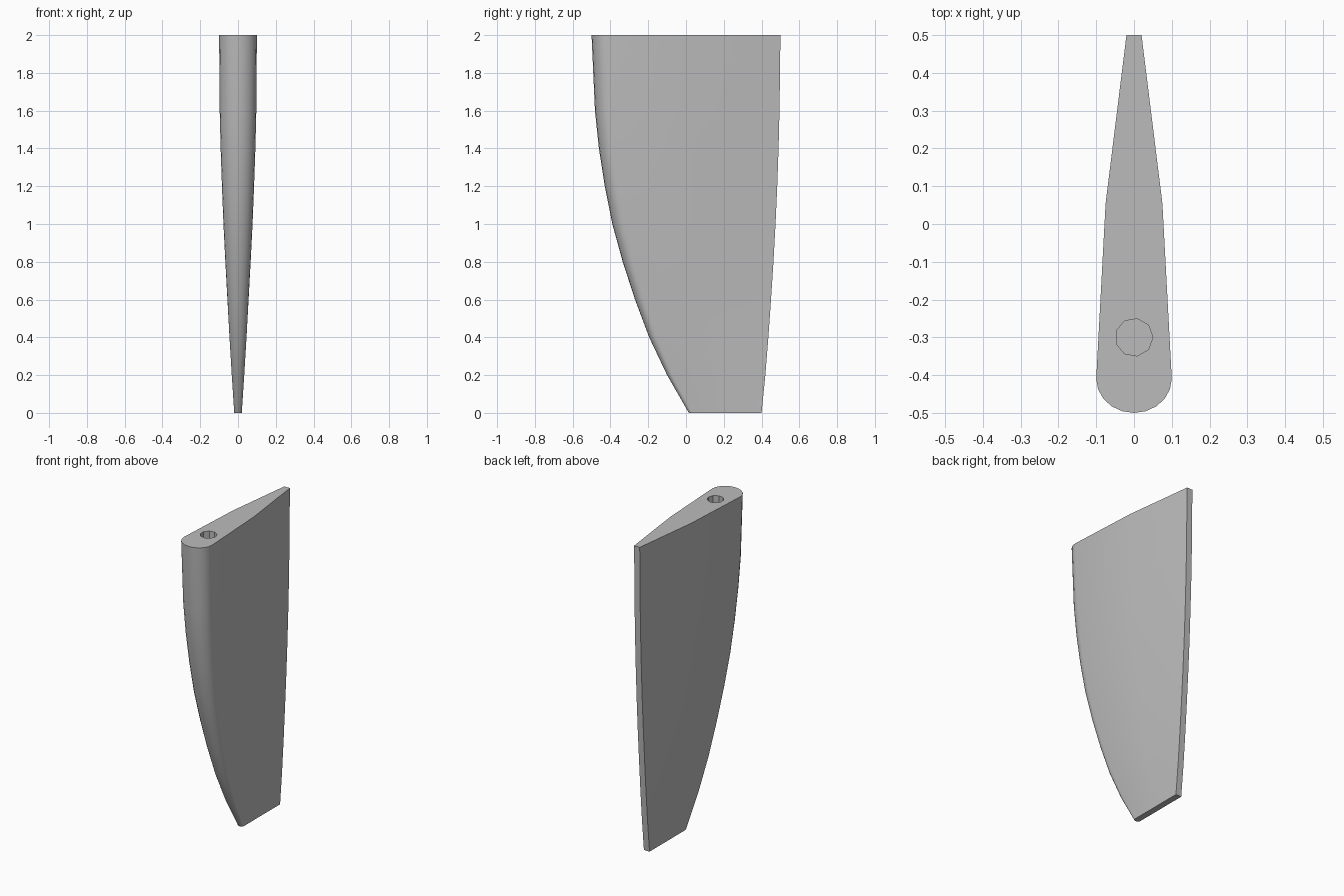
import bpy
import bmesh
from math import radians, sin, cos

cube = bpy.data.objects.get("Cube")
if cube:
    bpy.data.objects.remove(cube, do_unlink=True)

# Single grey material
grey = bpy.data.materials.new("plain grey")
grey.use_nodes = True
color = (0.5, 0.5, 0.5, 1)
grey.diffuse_color = color
grey.node_tree.nodes["Principled BSDF"].inputs["Base Color"].default_value = color


def make_object(name, bm):
    bmesh.ops.recalc_face_normals(bm, faces=bm.faces)
    mesh = bpy.data.meshes.new(name)
    bm.to_mesh(mesh)
    bm.free()
    mesh.materials.append(grey)
    obj = bpy.data.objects.new(name, mesh)
    bpy.context.collection.objects.link(obj)
    return obj


# Blade stations: height, leading edge, trailing edge, half thickness
stations = [
    (0.0, 0.015, 0.40, 0.020), (0.2, -0.10, 0.42, 0.033),
    (0.4, -0.195, 0.436, 0.045), (0.6, -0.27, 0.45, 0.056),
    (0.8, -0.335, 0.463, 0.067), (1.0, -0.39, 0.474, 0.077),
    (1.2, -0.43, 0.483, 0.085), (1.4, -0.461, 0.490, 0.092),
    (1.6, -0.482, 0.495, 0.097), (2.0, -0.50, 0.50, 0.10),
]
TAIL = 0.02


def section(lead, trail, half):
    """Rounded nose, gently tapering flanks and a blunt tail."""
    nose = 0.9 * half
    side = [(half * sin(radians(a)), lead + nose * (1 - cos(radians(a))))
            for a in (18, 36, 54, 72, 90)]
    shoulder = lead + nose
    bend = TAIL + (half - TAIL) * 0.69
    side += [(bend, shoulder + (trail - shoulder) * 0.51), (TAIL, trail)]
    return [(0, lead)] + side + [(-x, y) for x, y in reversed(side)]


# Loft the blade through its stations
bm = bmesh.new()
rings = [[bm.verts.new((x, y, z)) for x, y in section(lead, trail, half)]
         for z, lead, trail, half in stations]
for low, high in zip(rings, rings[1:]):
    for i in range(len(low)):
        j = (i + 1) % len(low)
        bm.faces.new((low[i], low[j], high[j], high[i]))
bm.faces.new(rings[0][::-1])
bm.faces.new(rings[-1])
blade = make_object("fin_blade", bm)

# Mounting socket bored into the top
bm = bmesh.new()
hole = [bm.verts.new((0.05 * cos(radians(40 * i)),
                      -0.3 + 0.05 * sin(radians(40 * i)), 1.5)) for i in range(9)]
face = bm.faces.new(hole)
top = bmesh.ops.extrude_face_region(bm, geom=[face], use_keep_orig=True)["geom"]
bmesh.ops.translate(bm, vec=(0, 0, 0.6),
                    verts=[v for v in top if isinstance(v, bmesh.types.BMVert)])
cutter = make_object("socket_cutter", bm)
cutter.hide_render = True

bore = blade.modifiers.new("socket", "BOOLEAN")
bore.operation = "DIFFERENCE"
bore.solver = "EXACT"
bore.object = cutter
bpy.ops.object.select_all(action="DESELECT")
bpy.context.view_layer.objects.active = blade
blade.select_set(True)
bpy.ops.object.modifier_apply(modifier=bore.name)
bpy.data.objects.remove(cutter, do_unlink=True)

# Smooth flanks, crisp rims
bpy.ops.object.shade_smooth_by_angle(angle=radians(30))
